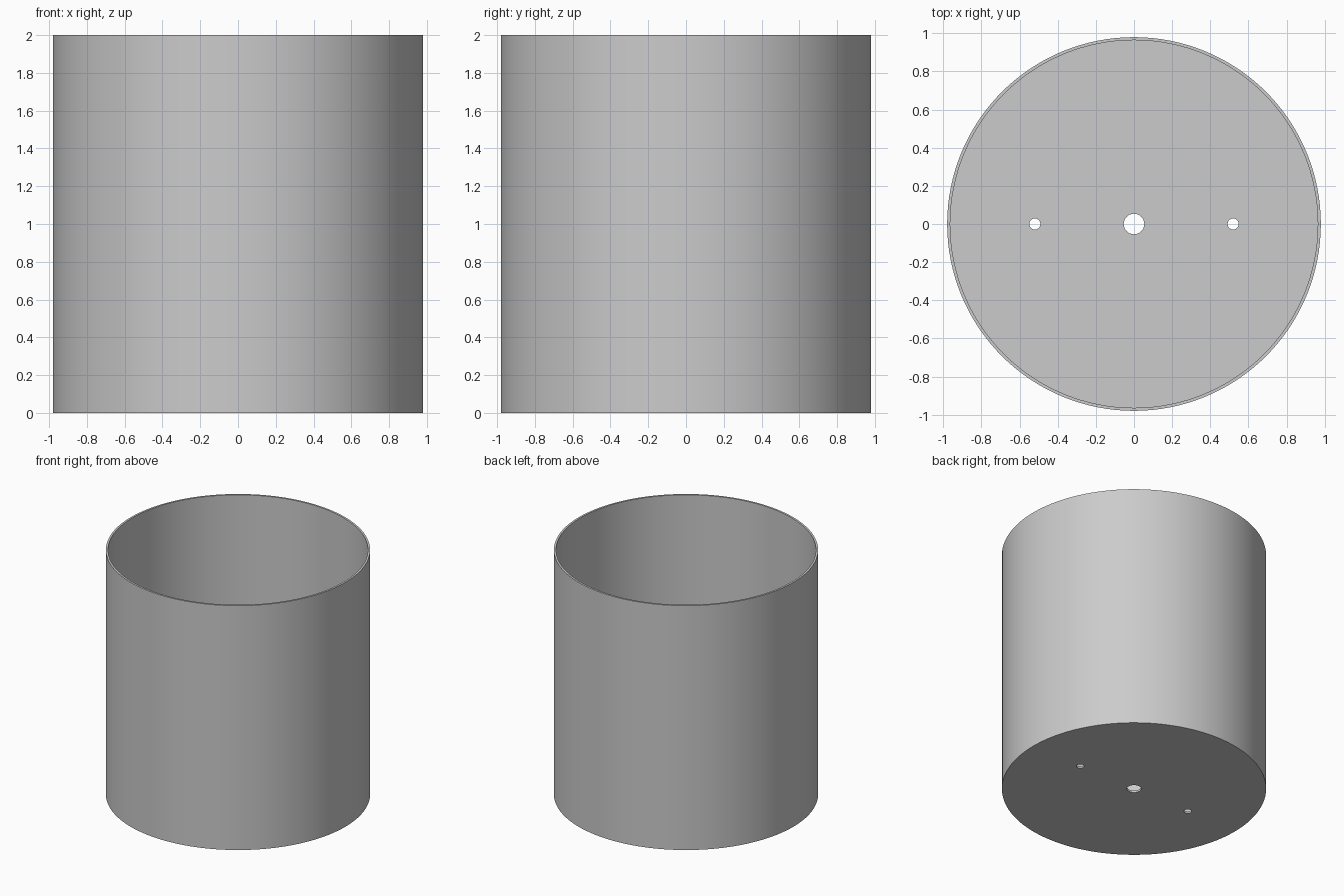
import bpy
import math

old = bpy.data.objects.get("Cube")
if old:
    bpy.data.objects.remove(old, do_unlink=True)

RADIUS, HEIGHT, WALL, FLOOR = 0.98, 2.0, 0.016, 0.016

grey = bpy.data.materials.new("plain grey")
grey.use_nodes = True
colour = (0.6, 0.6, 0.6, 1)
grey.diffuse_color = colour
grey.node_tree.nodes["Principled BSDF"].inputs["Base Color"].default_value = colour


def cylinder(name, radius, bottom, top, x=0, sides=128):
    bpy.ops.mesh.primitive_cylinder_add(
        vertices=sides, radius=radius, depth=top - bottom,
        location=(x, 0, (bottom + top) / 2))
    obj = bpy.context.object
    obj.name = name
    obj.data.materials.append(grey)
    return obj


def cut(target, cutter):
    cutter.hide_render = True
    mod = target.modifiers.new("cut", "BOOLEAN")
    mod.operation = "DIFFERENCE"
    mod.solver = "EXACT"
    mod.object = cutter
    bpy.context.view_layer.objects.active = target
    bpy.ops.object.modifier_apply(modifier=mod.name)
    bpy.data.objects.remove(cutter, do_unlink=True)


# Open pot with a thin wall and floor
pot = cylinder("pot", RADIUS, 0, HEIGHT)
cut(pot, cylinder("hollow", RADIUS - WALL, FLOOR, HEIGHT + 0.2))

# Central drain hole and two smaller side holes through the floor
for x, radius in ((0, 0.054), (-0.52, 0.029), (0.52, 0.029)):
    cut(pot, cylinder("hole", radius, -0.1, 0.1, x, 32))

# Smooth walls with crisp rims
bpy.ops.object.select_all(action="DESELECT")
pot.select_set(True)
bpy.context.view_layer.objects.active = pot
bpy.ops.object.shade_smooth_by_angle(angle=math.radians(30))
